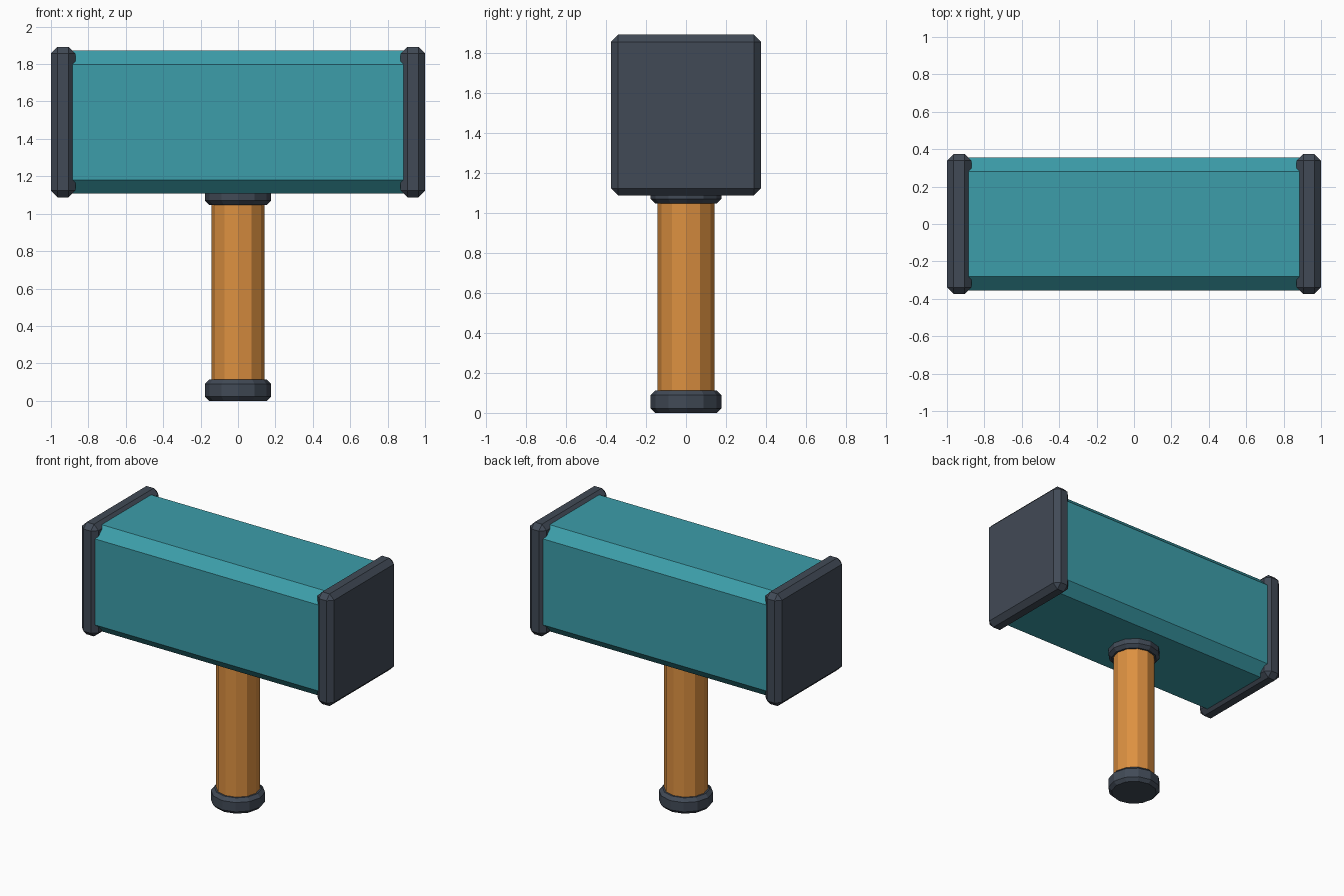
import bpy, bmesh, math
from mathutils import Matrix

if "Cube" in bpy.data.objects:
    bpy.data.objects.remove(bpy.data.objects["Cube"])


def material(name, rgb):
    m = bpy.data.materials.new(name)
    m.diffuse_color = (*rgb, 1.0)
    m.use_nodes = True
    m.node_tree.nodes["Principled BSDF"].inputs["Base Color"].default_value = m.diffuse_color
    return m


TEAL = material("teal paint", (0.045, 0.34, 0.40))
DARK = material("dark steel", (0.053, 0.068, 0.093))
WOOD = material("orange wood", (0.72, 0.28, 0.052))


def finish(name, bm, mat):
    bmesh.ops.recalc_face_normals(bm, faces=bm.faces)
    mesh = bpy.data.meshes.new(name)
    bm.to_mesh(mesh)
    bm.free()
    mesh.materials.append(mat)
    ob = bpy.data.objects.new(name, mesh)
    bpy.context.collection.objects.link(ob)
    return ob


def box(name, centre, size, mat, bevel, only_x_edges=False):
    """Box with a single flat chamfer on all edges, or only those along x."""
    bm = bmesh.new()
    bmesh.ops.create_cube(bm, size=1.0,
                          matrix=Matrix.Translation(centre) @ Matrix.Diagonal((*size, 1)))
    edges = [e for e in bm.edges
             if not only_x_edges or abs(e.verts[0].co.x - e.verts[1].co.x) > 0.5]
    bmesh.ops.bevel(bm, geom=edges, offset=bevel, segments=1, profile=0.5,
                    affect='EDGES')
    return finish(name, bm, mat)


def turned(name, profile, mat, sides=12):
    """Closed faceted solid from (radius, z) rings."""
    bm = bmesh.new()
    rings = []
    for r, z in profile:
        rings.append([bm.verts.new((r * math.cos(math.tau * i / sides),
                                    r * math.sin(math.tau * i / sides), z))
                      for i in range(sides)])
    for a, b in zip(rings, rings[1:]):
        for i in range(sides):
            j = (i + 1) % sides
            bm.faces.new((a[i], a[j], b[j], b[i]))
    bm.faces.new(rings[0][::-1])
    bm.faces.new(rings[-1])
    return finish(name, bm, mat)


# Hammer head and its two striking caps
HEAD_Z = 1.49
box("hammer_head", (0, 0, HEAD_Z), (1.86, 0.71, 0.765), TEAL, 0.074, only_x_edges=True)
for side, label in ((-1, "left"), (1, "right")):
    box(label + "_striking_cap", (side * 0.935, 0, HEAD_Z), (0.13, 0.75, 0.805),
        DARK, 0.036)

# Handle with chamfered collar and pommel
turned("handle", [(0.142, 0.05), (0.142, 1.12)], WOOD)
for label, z0, z1 in (("pommel", 0.0, 0.113), ("collar", 1.047, 1.16)):
    turned(label, [(0.154, z0), (0.177, z0 + 0.023),
                   (0.177, z1 - 0.023), (0.154, z1)], DARK)
